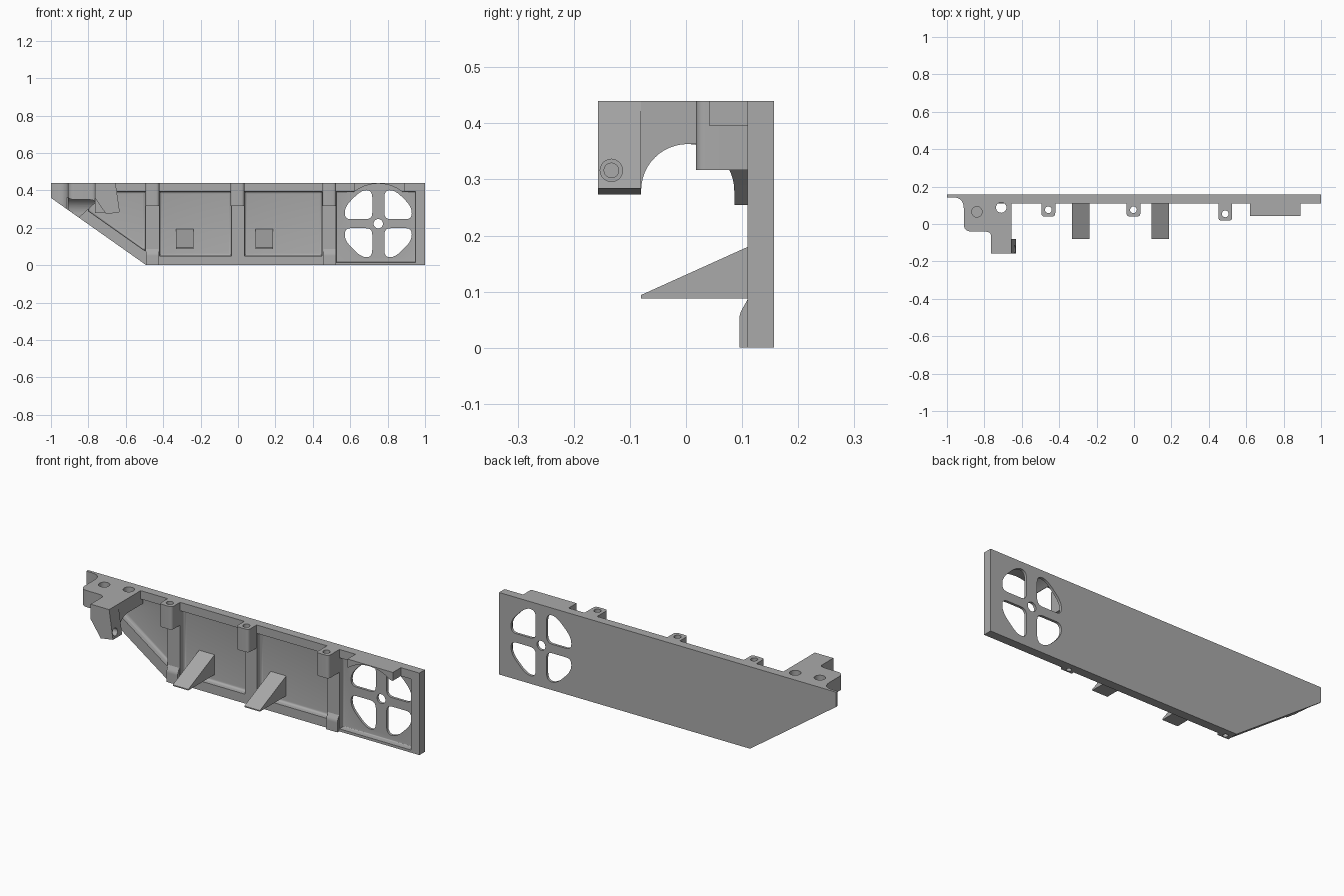
import bpy, bmesh
from math import sin, cos, pi, radians

cube = bpy.data.objects.get("Cube")
if cube:
    bpy.data.objects.remove(cube, do_unlink=True)

grey = bpy.data.materials.new("mid grey plastic")
grey.use_nodes = True
COLOUR = (0.40, 0.40, 0.40, 1)
grey.diffuse_color = COLOUR
grey.node_tree.nodes["Principled BSDF"].inputs["Base Color"].default_value = COLOUR

PLACE = {"X": lambda a, b, h: (h, a, b),
         "Y": lambda a, b, h: (a, h, b),
         "Z": lambda a, b, h: (a, b, h)}
parts = []


def rounded(corners, steps=6):
    """Outline from (a, b) or (a, b, radius) corners."""
    out = []
    for i, c in enumerate(corners):
        if len(c) == 2:
            out.append(c)
            continue
        p, n, r = corners[i - 1], corners[(i + 1) % len(corners)], c[2]
        ends = []
        for q in (p, n):
            d = ((q[0] - c[0]) ** 2 + (q[1] - c[1]) ** 2) ** 0.5
            k = min(r, d * 0.49) / d
            ends.append((c[0] + (q[0] - c[0]) * k, c[1] + (q[1] - c[1]) * k))
        (ax, ay), (bx, by) = ends
        for s in range(steps + 1):
            t = s / steps
            u, v, w = (1 - t) ** 2, 2 * t * (1 - t), t * t
            out.append((u * ax + v * c[0] + w * bx, u * ay + v * c[1] + w * by))
    return out


def arc(ca, cb, r, start, end, n=24):
    return [(ca + r * cos(radians(start + (end - start) * i / n)),
             cb + r * sin(radians(start + (end - start) * i / n))) for i in range(n + 1)]


def prism(name, corners, axis, lo, hi, fillet=0.0):
    """Extrude an outline along an axis; fillet rounds the edges at hi."""
    bm = bmesh.new()
    pts = rounded(corners)
    low = [bm.verts.new(PLACE[axis](a, b, lo)) for a, b in pts]
    top = [bm.verts.new(PLACE[axis](a, b, hi)) for a, b in pts]
    bm.faces.new(low)
    cap = bm.faces.new(top)
    for i in range(len(pts)):
        j = (i + 1) % len(pts)
        bm.faces.new((low[i], low[j], top[j], top[i]))
    bmesh.ops.recalc_face_normals(bm, faces=bm.faces)
    if fillet:
        bmesh.ops.bevel(bm, geom=list(cap.edges), offset=fillet, segments=4,
                        profile=0.5, affect="EDGES", clamp_overlap=True)
    mesh = bpy.data.meshes.new(name)
    bm.to_mesh(mesh)
    bm.free()
    obj = bpy.data.objects.new(name, mesh)
    bpy.context.scene.collection.objects.link(obj)
    return obj


def part(*args):
    obj = prism(*args)
    parts.append(obj)
    return obj


def rect(a0, a1, b0, b1, r=None):
    pts = [(a0, b0), (a1, b0), (a1, b1), (a0, b1)]
    return [p + (r,) for p in pts] if r else pts


def hole(ca, cb, r, axis, lo, hi):
    return prism("cutter", arc(ca, cb, r, 0, 345, 23), axis, lo, hi)


def cut(obj, cutters):
    for c in cutters:
        c.hide_render = True
        m = obj.modifiers.new("cut", "BOOLEAN")
        m.operation, m.solver, m.object = "DIFFERENCE", "EXACT", c
    dg = bpy.context.evaluated_depsgraph_get()
    dg.update()
    mesh = bpy.data.meshes.new_from_object(obj.evaluated_get(dg))
    obj.modifiers.clear()
    obj.data = mesh
    for c in cutters:
        bpy.data.objects.remove(c, do_unlink=True)


FRONT, FLOOR, BACK, TOP = 0.11, 0.143, 0.157, 0.44
FAN_X, FAN_Z = 0.75, 0.222


def end_cutter():
    return prism("cutter", [(-1.1, FLOOR), (-0.91, FLOOR, 0.06), (-0.91, -0.3), (-1.1, -0.3)],
                 "Z", -0.1, 0.6)


def fan_clearance():
    return prism("cutter", arc(FAN_X, FAN_Z, 0.214, 50, 130), "Y", -0.1, FLOOR)


def arch_cutter():
    return prism("cutter", [(0.086, 0.1), *arc(0.003, 0.28, 0.083, 0, 180), (-0.08, 0.1)],
                 "X", -1.1, -0.5)


# Main panel with pockets, vent openings and thin tapered end
panel = part("side_panel", [(-1, TOP), (-1, 0.36), (-0.49, 0), (1, 0), (1, TOP)],
             "Y", FRONT, BACK)
pockets = [
    [(-0.495, 0.395), (-0.495, 0.075), (-0.80, 0.29), (-0.80, 0.395)],
    rect(-0.42, -0.035, 0.05, 0.395),
    rect(0.035, 0.45, 0.05, 0.395),
]
cutters = [prism("cutter", p, "Y", 0.05, FLOOR, 0.014) for p in pockets]
cutters.append(prism("cutter", rect(0.525, 0.95, 0.014, 0.395), "Y", 0.05, FLOOR, 0.006))
petal = [(0.032, 0.024, 0.035), (0.032, 0.178, 0.04), (0.09, 0.18, 0.05),
         (0.18, 0.09, 0.05), (0.178, 0.024, 0.03)]
for sx in (-1, 1):
    for sz in (-1, 1):
        cutters.append(prism("cutter", [(FAN_X + sx * a, FAN_Z + sz * b, r) for a, b, r in petal],
                             "Y", 0.06, 0.2))
cutters += [hole(FAN_X, FAN_Z, 0.025, "Y", 0.06, 0.2), end_cutter(), fan_clearance()]
cut(panel, cutters)

# Top screw bosses
for name, x, y in (("right", -0.458, 0.04), ("middle", -0.003, 0.04), ("left", 0.488, 0.018)):
    boss = part(name + "_top_boss",
                [(x - 0.037, FRONT + 0.002), (x - 0.037, y, 0.018),
                 (x + 0.037, y, 0.018), (x + 0.037, FRONT + 0.002)], "Z", 0.317, TOP)
    cut(boss, [hole(x, y + 0.036, 0.018, "Z", 0.2, 0.5)])

# Lower screw bosses blending into the ribs
for name, x in (("right", -0.458), ("left", 0.49)):
    foot = part(name + "_lower_boss",
                [(0.13, 0), (0.095, 0), (0.095, 0.06, 0.01), (0.111, 0.088), (0.13, 0.088)],
                "X", x - 0.033, x + 0.033)
    cut(foot, [hole(x, 0.114, 0.013, "Z", -0.05, 0.04)])
    cut(panel, [hole(x, 0.114, 0.013, "Z", -0.05, 0.04)])

# Wedge shaped support shelves
for name, x in (("right", -0.285), ("left", 0.14)):
    part(name + "_support_wedge",
         [(-0.08, 0.088), (0.146, 0.088), (0.146, 0.196), (-0.08, 0.094)],
         "X", x - 0.046, x + 0.046)

# Block over the vent, hollowed by the round clearance
vent_block = part("vent_block", rect(0.62, 0.89, 0.042, 0.115), "Z", 0.395, TOP)
cut(vent_block, [fan_clearance()])

# Corner bracket, arched underneath, with two vertical holes
bracket = part("corner_bracket",
               [(-0.97, 0.13), (-0.97, 0.05), (-0.91, 0.05), (-0.91, -0.04, 0.04),
                (-0.765, -0.04, 0.04), (-0.765, -0.082), (-0.655, -0.082), (-0.655, 0.13)],
               "Z", 0.28, TOP)
cut(bracket, [arch_cutter(), end_cutter(),
              prism("cutter", rect(0.003, 0.3, 0.1, 0.363), "X", -1.1, -0.5),
              hole(-0.84, 0.065, 0.028, "Z", 0.35, 0.5),
              hole(-0.71, 0.088, 0.028, "Z", 0.2, 0.5)])
cut(panel, [hole(-0.71, 0.088, 0.028, "Z", 0.36, 0.5)])

# Gusset joining the bracket to the sloping rim
gusset = part("bracket_gusset",
              [(-0.91, 0.37), (-0.91, 0.297), (-0.85, 0.254), (-0.80, 0.30, 0.03),
               (-0.75, 0.345), (-0.75, 0.37)], "Y", 0.003, FLOOR)
cut(gusset, [arch_cutter()])

# Angled bracket leg with a screw hole in its side
leg = part("bracket_leg",
           [(-0.765, TOP), (-0.765, 0.36), (-0.705, 0.273), (-0.632, 0.284), (-0.655, TOP)],
           "Y", -0.157, -0.08)
cut(leg, [hole(-0.133, 0.316, 0.02, "X", -0.67, -0.55),
          hole(-0.133, 0.316, 0.013, "X", -0.72, -0.66)])

# Material and shading
bpy.ops.object.select_all(action="DESELECT")
for obj in parts:
    obj.data.materials.clear()
    obj.data.materials.append(grey)
    obj.select_set(True)
bpy.context.view_layer.objects.active = panel
bpy.ops.object.shade_smooth_by_angle(angle=radians(30))
